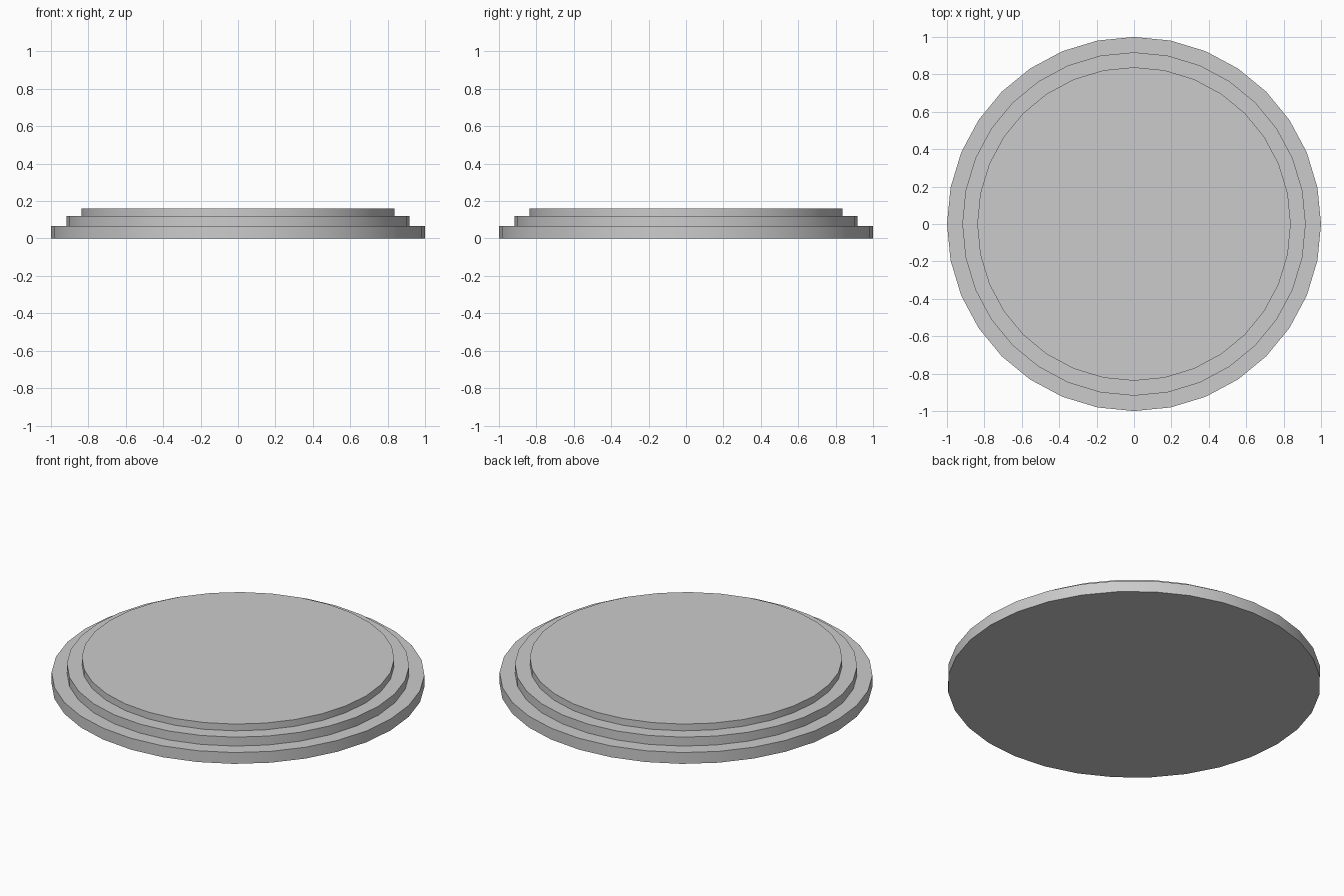
import bpy, bmesh
from math import cos, sin, tau, radians

if "Cube" in bpy.data.objects:
    bpy.data.objects.remove(bpy.data.objects["Cube"])

SIDES = 32
# Stepped profile from bottom rim to top rim: (radius, height)
PROFILE = [(1.0, 0.0), (1.0, 0.067), (0.918, 0.067),
           (0.918, 0.12), (0.838, 0.12), (0.838, 0.16)]

# Round stepped base: one ring of vertices per profile point
bm = bmesh.new()
rings = [[bm.verts.new((r * cos(tau * i / SIDES), r * sin(tau * i / SIDES), z))
          for i in range(SIDES)] for r, z in PROFILE]

# Walls and treads between neighbouring rings
for low, high in zip(rings, rings[1:]):
    for i in range(SIDES):
        j = (i + 1) % SIDES
        bm.faces.new((low[i], low[j], high[j], high[i]))

# Underside and top
bm.faces.new(rings[0][::-1])
bm.faces.new(rings[-1])

mesh = bpy.data.meshes.new("stepped_base")
bm.to_mesh(mesh)
bm.free()
base = bpy.data.objects.new("stepped_base", mesh)
bpy.context.collection.objects.link(base)

# Smooth round walls with crisp step edges
bpy.context.view_layer.objects.active = base
base.select_set(True)
bpy.ops.object.shade_smooth_by_angle(angle=radians(30))
